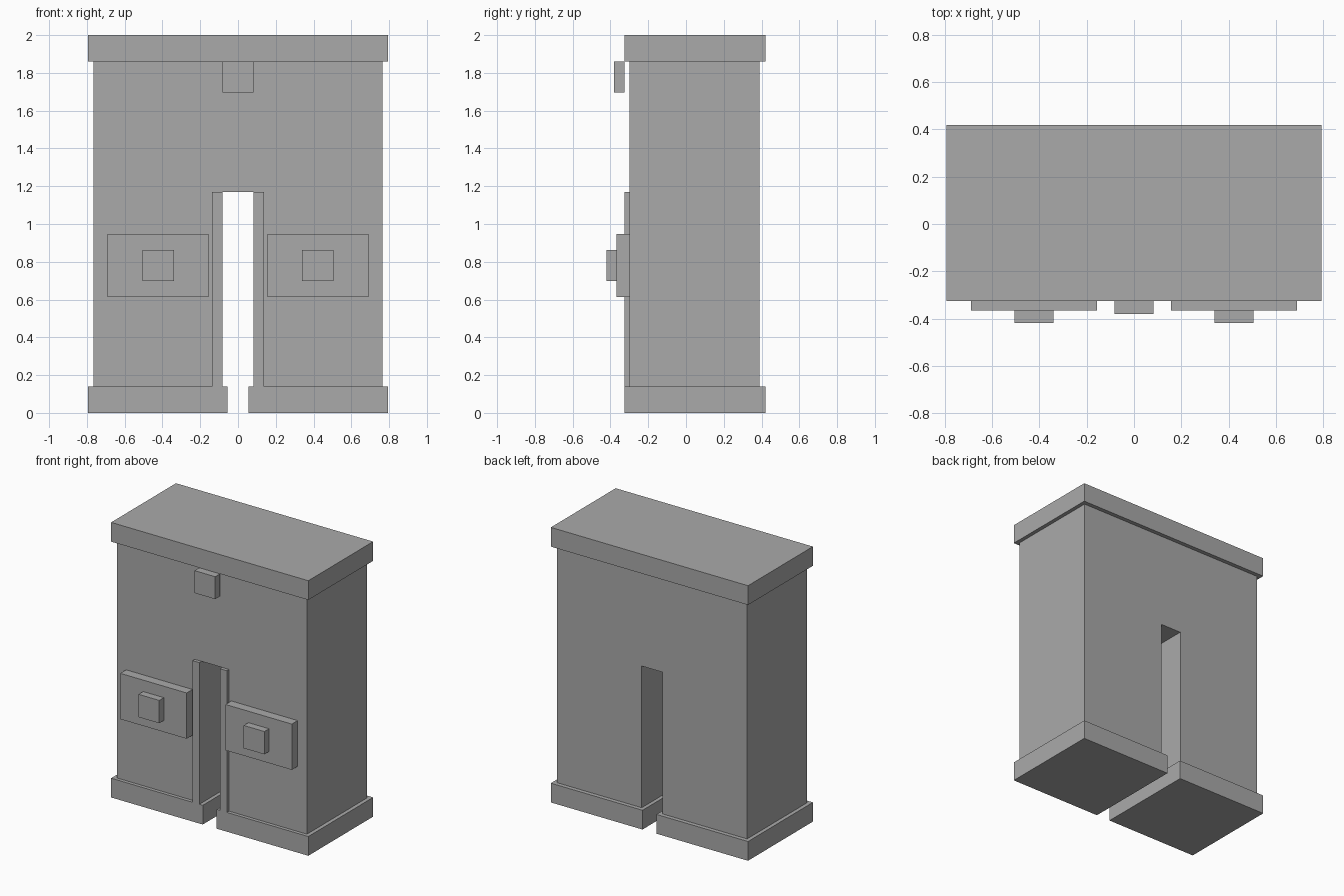
import bpy
import bmesh

if "Cube" in bpy.data.objects:
    bpy.data.objects.remove(bpy.data.objects["Cube"])

grey = bpy.data.materials.new("plain grey")
grey.diffuse_color = (0.4, 0.4, 0.4, 1)
grey.use_nodes = True
grey.node_tree.nodes["Principled BSDF"].inputs["Base Color"].default_value = grey.diffuse_color


def add_object(name, bm):
    bmesh.ops.recalc_face_normals(bm, faces=bm.faces)
    mesh = bpy.data.meshes.new(name)
    bm.to_mesh(mesh)
    bm.free()
    mesh.materials.append(grey)
    obj = bpy.data.objects.new(name, mesh)
    bpy.context.collection.objects.link(obj)
    return obj


def prism(name, outline, y0, y1):
    """Extrude an x-z outline from y0 to y1."""
    bm = bmesh.new()
    face = bm.faces.new([bm.verts.new((x, y0, z)) for x, z in outline])
    ext = bmesh.ops.extrude_face_region(bm, geom=[face])
    verts = [g for g in ext["geom"] if isinstance(g, bmesh.types.BMVert)]
    bmesh.ops.translate(bm, verts=verts, vec=(0, y1 - y0, 0))
    return add_object(name, bm)


def box(name, x0, x1, y0, y1, z0, z1):
    return prism(name, [(x0, z0), (x1, z0), (x1, z1), (x0, z1)], y0, y1)


# Body with a tall slot between the two legs
right = [(0.083, 1.17), (0.083, 0.14), (0.765, 0.14), (0.765, 1.86)]
left = [(-x, z) for x, z in reversed(right)]
prism("body", right + left, -0.30, 0.39)

# Waistband slab and the small block in front of it
box("top_band", -0.793, 0.793, -0.325, 0.42, 1.86, 2.0)
box("front_button", -0.083, 0.083, -0.38, -0.325, 1.697, 1.86)

# Parts repeated on both legs
for side, s in (("left", -1), ("right", 1)):
    def leg_box(part, x0, x1, *rest):
        xs = sorted((s * x0, s * x1))
        box(f"{side}_{part}", *xs, *rest)

    leg_box("cuff", 0.056, 0.793, -0.325, 0.42, 0.0, 0.14)
    leg_box("slot_trim", 0.083, 0.138, -0.325, -0.30, 0.14, 1.17)
    leg_box("plate", 0.156, 0.69, -0.367, -0.30, 0.613, 0.946)
    leg_box("plate_knob", 0.34, 0.506, -0.42, -0.367, 0.697, 0.863)
